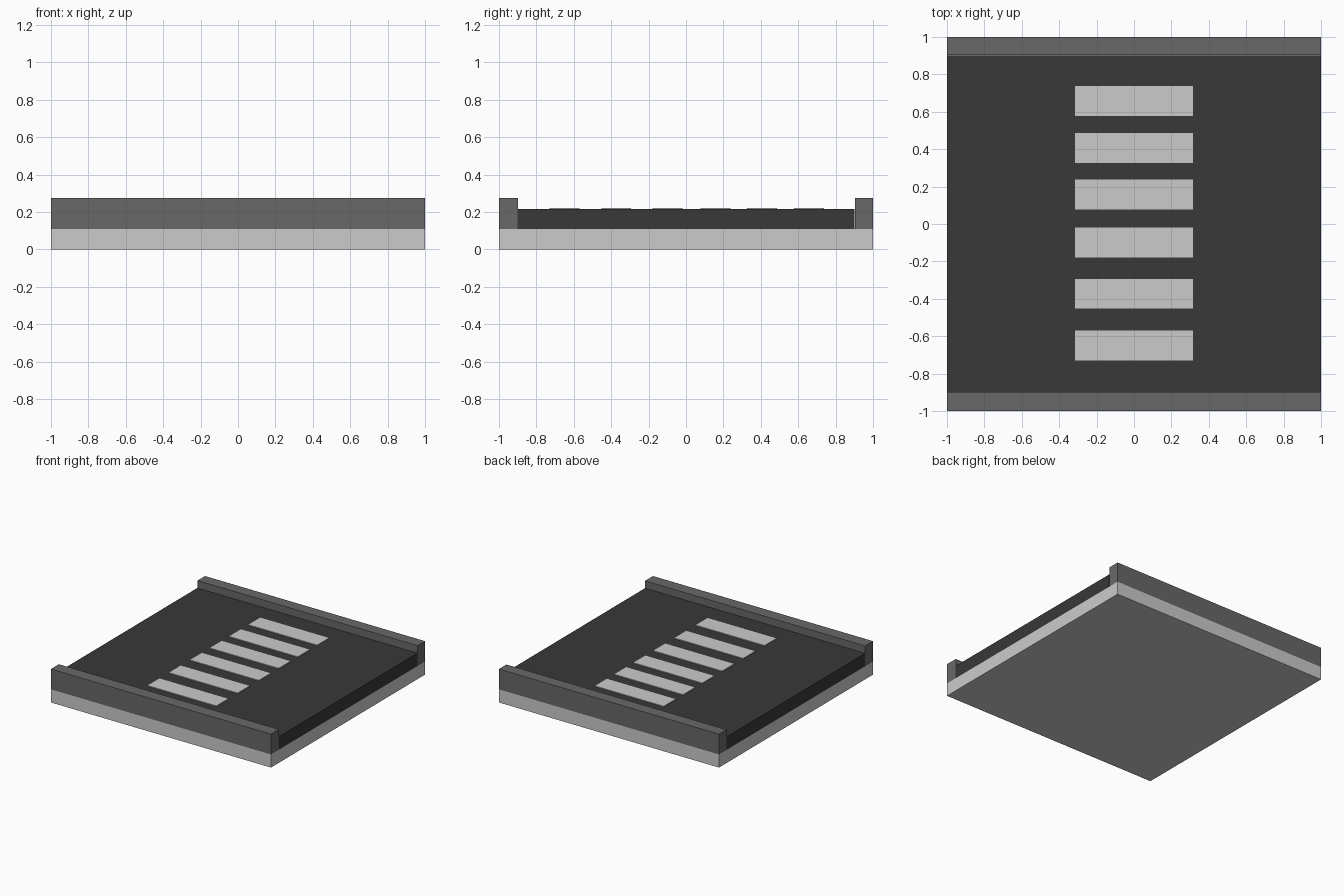
import bpy

if "Cube" in bpy.data.objects:
    bpy.data.objects.remove(bpy.data.objects["Cube"])


def material(name, value):
    m = bpy.data.materials.new(name)
    m.diffuse_color = (value, value, value, 1)
    m.use_nodes = True
    m.node_tree.nodes["Principled BSDF"].inputs["Base Color"].default_value = m.diffuse_color
    return m


def box(name, x, y, z, mat=None):
    """Box spanning the given (min, max) ranges."""
    bpy.ops.mesh.primitive_cube_add(size=1)
    ob = bpy.context.object
    ob.name = name
    ob.location = [(a + b) / 2 for a, b in (x, y, z)]
    ob.scale = [b - a for a, b in (x, y, z)]
    bpy.ops.object.transform_apply(location=True, rotation=False, scale=True)
    if mat:
        ob.data.materials.append(mat)
    return ob


asphalt = material("asphalt", 0.04)
kerb_stone = material("kerb_stone", 0.14)

# Ground slab and road surface
box("base_slab", (-1, 1), (-1, 1), (0, 0.108))
box("road_surface", (-1, 1), (-0.9, 0.9), (0.108, 0.215), asphalt)

# Raised kerbs along both sides
box("front_kerb", (-1, 1), (-1, -0.897), (0.108, 0.275), kerb_stone)
box("back_kerb", (-1, 1), (0.903, 1), (0.108, 0.275), kerb_stone)

# Crossing stripes, slightly unevenly spaced
for i, y in enumerate((-0.65, -0.373, -0.1, 0.158, 0.407, 0.658)):
    box(f"crossing_stripe_{i + 1}", (-0.315, 0.315), (y - 0.08, y + 0.08), (0.21, 0.221))
